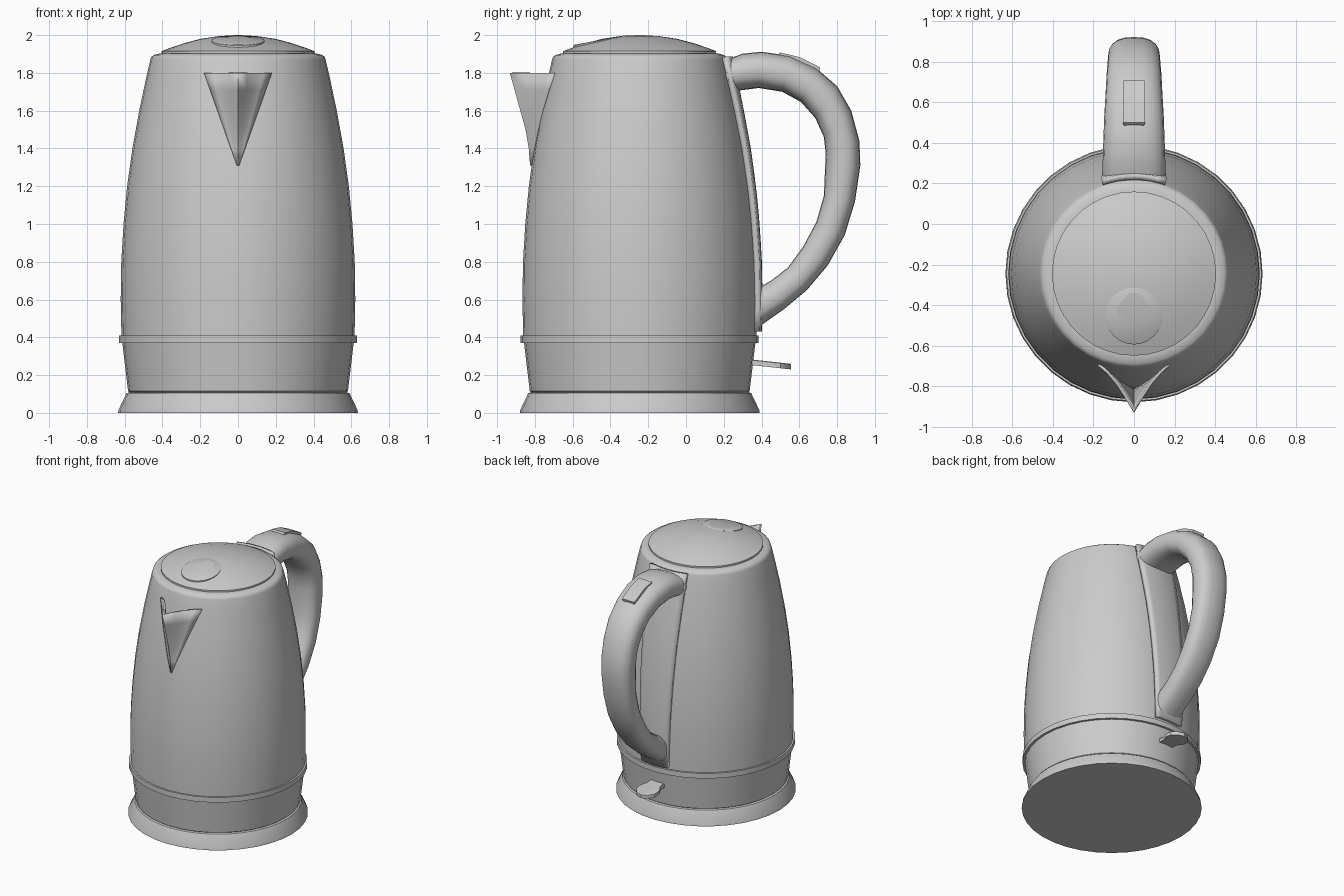
import bpy, bmesh, math
from mathutils import Vector

if "Cube" in bpy.data.objects:
    bpy.data.objects.remove(bpy.data.objects["Cube"])

CY = -0.245          # body axis
SEG = 36


def make(name, verts, faces, angle=35):
    me = bpy.data.meshes.new(name)
    me.from_pydata(verts, [], faces)
    bm = bmesh.new()
    bm.from_mesh(me)
    bmesh.ops.recalc_face_normals(bm, faces=bm.faces)
    bm.to_mesh(me)
    bm.free()
    ob = bpy.data.objects.new(name, me)
    bpy.context.collection.objects.link(ob)
    bpy.ops.object.select_all(action='DESELECT')
    ob.select_set(True)
    bpy.context.view_layer.objects.active = ob
    bpy.ops.object.shade_smooth_by_angle(angle=math.radians(angle))
    return ob


def loft(name, rows, closed=True, caps=True, angle=35):
    n = len(rows[0])
    verts = [v for row in rows for v in row]
    faces = []
    for i in range(len(rows) - 1):
        for j in range(n if closed else n - 1):
            k = (j + 1) % n
            faces.append((i*n + j, i*n + k, (i+1)*n + k, (i+1)*n + j))
    if caps:
        faces += [tuple(range(n))[::-1], tuple(range((len(rows)-1)*n, len(rows)*n))]
    return make(name, verts, faces, angle)


def lathe(name, profile, angle=30):
    rows = [[(r*math.cos(2*math.pi*j/SEG), CY + r*math.sin(2*math.pi*j/SEG), z)
             for j in range(SEG)] for r, z in profile]
    return loft(name, rows, angle=angle)


def solidify(ob, t, offset=-1):
    m = ob.modifiers.new("Thickness", 'SOLIDIFY')
    m.thickness, m.offset = t, offset


# Turned parts
wall = [(.617, .40), (.621, .6), (.618, .8), (.606, 1.0), (.587, 1.2), (.559, 1.4),
        (.523, 1.6), (.485, 1.78), (.464, 1.87)]
lathe("power_base", [(.635, 0), (.633, .015), (.59, .105), (.57, .11)])
lathe("lower_body", [(.57, .105), (.582, .115), (.597, .24), (.613, .375)])
lathe("trim_ring", [(.61, .37), (.63, .37), (.63, .41), (.61, .41)])
lathe("body", wall + [(.459, 1.885), (.445, 1.895), (.415, 1.903)], 50)
lathe("lid", [(.405, 1.89), (.405, 1.915), (.36, 1.932), (.29, 1.956), (.2, 1.98),
              (.1, 1.995), (.012, 2.0)], 40)


def body_r(z):
    for (r0, z0), (r1, z1) in zip(wall, wall[1:]):
        if z <= z1:
            return r0 + (r1 - r0)*(z - z0)/(z1 - z0)
    return wall[-1][0]


def on_body(x, z, lift=0.0):
    return CY - math.sqrt((body_r(z) + lift)**2 - x*x)


# Lid button: flat tilted disc
slope = .05 / .27
rows = []
for r, dz in ((.14, -.03), (.14, .002), (.135, .005)):
    rows.append([(r*math.cos(a), -.455 + r*math.sin(a), 1.969 + dz + slope*r*math.sin(a))
                 for a in (2*math.pi*j/24 for j in range(24))])
loft("lid_button", rows)

# Spout: thin pointed V shell, keel at the front
rows = []
for z, keel in ((1.8, -.925), (1.71, -.9), (1.62, -.875), (1.5, -.842), (1.4, -.825), (1.31, -.818)):
    half = .175*(z - 1.3)/.5
    edge = on_body(half, z)
    row = []
    for t in (-1, -.75, -.5, -.25, 0, .25, .5, .75, 1):
        u = 1 - abs(t)
        row.append((half*t, edge + (keel - edge)*(u - .12*math.sin(math.pi*u)), z))
    rows.append(row)
solidify(loft("spout", rows, closed=False, caps=False), .015, 0)

# Handle: outer edge (y, z), inner edge (y, z), half width
stations = [(.20, 1.865, .22, 1.70, .155), (.30, 1.902, .29, 1.708, .155), (.40, 1.912, .385, 1.72, .152),
            (.55, 1.89, .51, 1.70, .147), (.69, 1.825, .61, 1.645, .14), (.80, 1.73, .685, 1.56, .135),
            (.875, 1.60, .73, 1.46, .13), (.918, 1.44, .74, 1.37, .128), (.923, 1.31, .735, 1.27, .125),
            (.895, 1.12, .73, 1.15, .122), (.84, .94, .69, 1.01, .12), (.75, .78, .62, .88, .118),
            (.64, .65, .54, .77, .115), (.52, .55, .45, .70, .112), (.35, .43, .36, .65, .11)]
rows = []
for oy, oz, iy, iz, w in stations:
    o, i = Vector((0, oy, oz)), Vector((0, iy, iz))
    row = []
    for j in range(20):
        a = 2*math.pi*j/20
        c, s = math.cos(a), math.sin(a)
        p = (o + i)/2 + (o - i)/2*math.copysign(abs(c)**.8, c)
        p.x = w*math.copysign(abs(s)**.8, s)
        row.append(p)
    rows.append(row)
loft("handle", rows, angle=45)

# Mounting strip following the back of the body
rows = []
for k in range(13):
    z = 1.885 - k*(1.885 - .43)/12
    w = .157 - .045*k/12
    row = []
    for j in range(9):
        x = w*(j/4 - 1)
        row.append((x, 2*CY - on_body(x, z, .014), z))
    rows.append(row)
strip = loft("handle_strip", rows, closed=False, caps=False)
solidify(strip, .03, 0)

# Thumb slide on the handle
rows = []
for y, z, w in ((.48, 1.89, .045), (.50, 1.908, .055), (.60, 1.884, .055), (.69, 1.84, .055), (.71, 1.828, .05)):
    rows.append([(-w, y - .015, z - .05), (w, y - .015, z - .05), (w, y, z), (-w, y, z)])
loft("thumb_slide", rows)

# Switch lever at the back
outline = [(-.06, .33), (-.06, .40), (-.085, .45), (-.08, .50), (-.045, .54), (0, .555)]
outline += [(-x, y) for x, y in outline[-2::-1]]
rows = [[(x, y, .285 - (y - .33)*.11 + d) for x, y in outline] for d in (-.03, -.004, 0)]
rows[2] = [(x*.93, y - .004, z) for x, y, z in rows[2]]
loft("switch_lever", rows)
